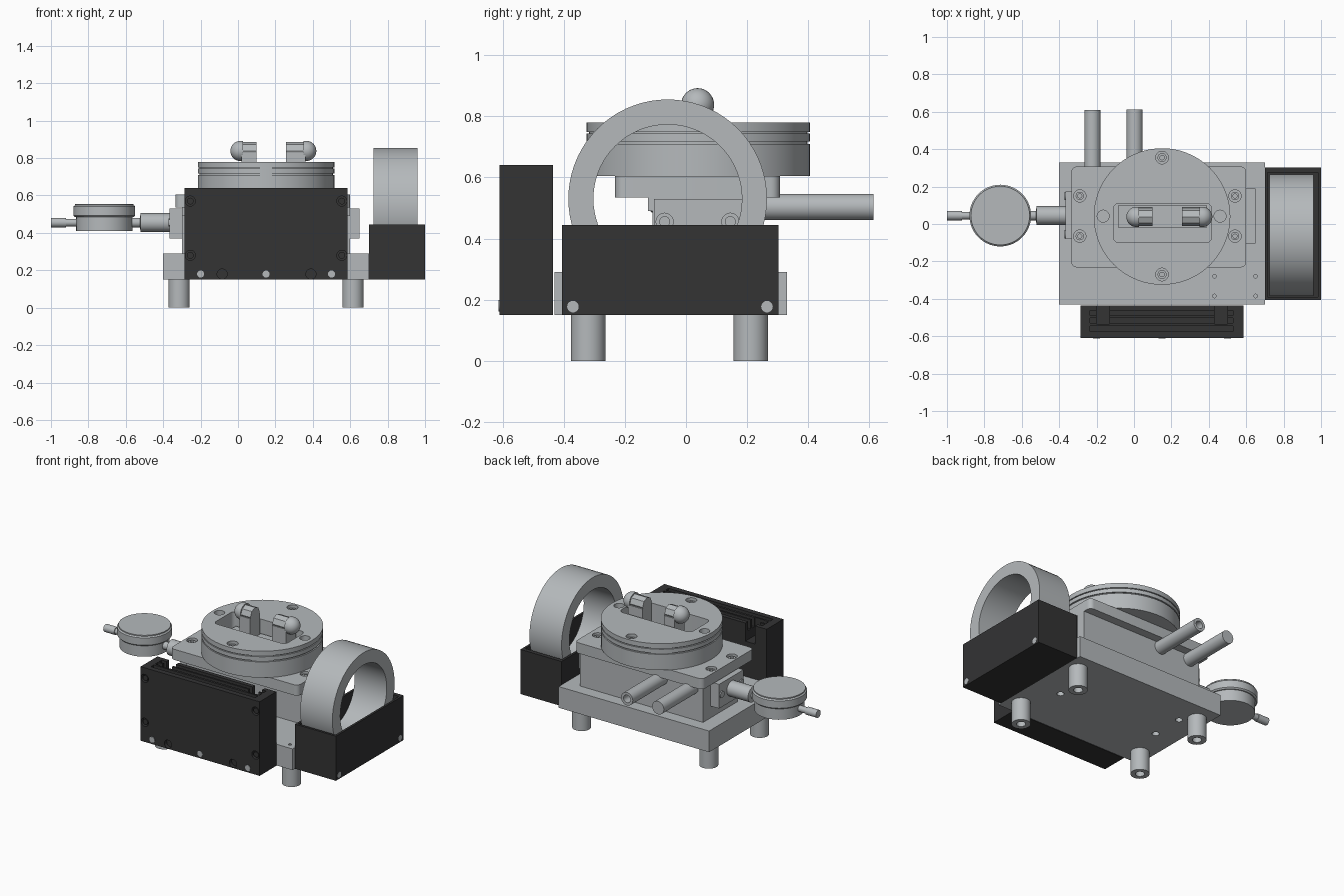
import bpy, bmesh, math
from mathutils import Matrix, Vector

if "Cube" in bpy.data.objects:
    bpy.data.objects.remove(bpy.data.objects["Cube"])


def material(name, rgb):
    m = bpy.data.materials.new(name)
    m.diffuse_color = (*rgb, 1)
    m.use_nodes = True
    m.node_tree.nodes["Principled BSDF"].inputs["Base Color"].default_value = m.diffuse_color
    return m


GREY = material("light grey metal", (0.46, 0.485, 0.50))
BLACK = material("black anodised", (0.033, 0.033, 0.034))
AXES = {"x": Matrix.Rotation(math.pi / 2, 4, "Y"),
        "y": Matrix.Rotation(-math.pi / 2, 4, "X"),
        "z": Matrix.Identity(4)}


def finish(name, bm, mat, smooth=True):
    bmesh.ops.recalc_face_normals(bm, faces=bm.faces)
    me = bpy.data.meshes.new(name)
    bm.to_mesh(me)
    bm.free()
    ob = bpy.data.objects.new(name, me)
    bpy.context.collection.objects.link(ob)
    me.materials.append(mat)
    if smooth:
        shade(ob)
    return ob


def shade(ob):
    bpy.ops.object.select_all(action="DESELECT")
    ob.select_set(True)
    bpy.context.view_layer.objects.active = ob
    bpy.ops.object.shade_smooth_by_angle(angle=math.radians(30))


def box(name, x, y, z, mat=GREY, corner=0.0):
    """Box from ranges; corner rounds the vertical edges."""
    bm = bmesh.new()
    bmesh.ops.create_cube(bm, size=1)
    for v in bm.verts:
        v.co = Vector([(r[0] + r[1]) / 2 + c * (r[1] - r[0])
                       for r, c in zip((x, y, z), v.co)])
    if corner:
        edges = [e for e in bm.edges
                 if abs(e.verts[0].co.z - e.verts[1].co.z) > 1e-4]
        bmesh.ops.bevel(bm, geom=edges, offset=corner, segments=6,
                        profile=0.5, affect="EDGES")
    return finish(name, bm, mat, corner > 0)


def lathe(name, at, axis, profile, mat=GREY, n=48, closed=False):
    """Spin (radius, height) points about an axis through a point."""
    bm = bmesh.new()
    place = Matrix.Translation(at) @ AXES[axis]
    rings = []
    for r, h in profile:
        if r < 1e-6:
            rings.append([bm.verts.new(place @ Vector((0, 0, h)))] * n)
        else:
            rings.append([bm.verts.new(place @ Vector(
                (r * math.cos(t * math.tau / n), r * math.sin(t * math.tau / n), h)))
                for t in range(n)])
    pairs = list(zip(rings, rings[1:] + rings[:1]))
    for a, b in pairs if closed else pairs[:-1]:
        for i in range(n):
            j = (i + 1) % n
            quad = list(dict.fromkeys((a[i], a[j], b[j], b[i])))
            if len(quad) > 2:
                bm.faces.new(quad)
    if not closed:
        for ring in (rings[0], rings[-1]):
            if ring[0] != ring[1]:
                bm.faces.new(ring)
    return finish(name, bm, mat)


def rod(name, at, axis, r, length, mat=GREY, n=32):
    return lathe(name, at, axis, [(r, 0), (r, length)], mat, n)


def cut(target, *cutters):
    """Subtract the cutters and remove them."""
    for c in cutters:
        mod = target.modifiers.new("cut", "BOOLEAN")
        mod.operation, mod.solver, mod.object = "DIFFERENCE", "EXACT", c
        bpy.ops.object.select_all(action="DESELECT")
        bpy.context.view_layer.objects.active = target
        target.select_set(True)
        bpy.ops.object.modifier_apply(modifier=mod.name)
        bpy.data.objects.remove(c)
    shade(target)


# Base plate with mounting holes
base = box("base_plate", (-0.4, 0.7), (-0.43, 0.33), (0.15, 0.29))
cut(base, *[rod("hole", (x, y, 0.14), "z", 0.022, 0.08, n=20)
            for x in (-0.245, 0.5) for y in (-0.09, 0.127)],
    *[rod("hole", (x, y, 0.25), "z", 0.01, 0.08, n=12)
      for x in (0.43, 0.65) for y in (-0.385, -0.28)])

# Hollow-ended feet
for x in (-0.315, 0.615):
    for y in (-0.32, 0.212):
        lathe("foot", (x, y, 0), "z",
              [(0, 0.05), (0.028, 0.05), (0.028, 0), (0.057, 0), (0.057, 0.15)])

# Stage body and side plates
box("stage_body", (-0.3, 0.6), (-0.11, 0.25), (0.29, 0.535))
box("stage_rail", (-0.3, 0.6), (-0.125, -0.11), (0.49, 0.535))
end_plate = box("end_plate", (0.6, 0.65), (-0.105, 0.19), (0.37, 0.53))
cut(end_plate, *[rod("hole", (0.63, y, 0.455), "x", 0.028, 0.05, n=20)
                 for y in (-0.07, 0.145)])
for y in (-0.07, 0.145):
    rod("end_plate_screw", (0.625, y, 0.455), "x", 0.018, 0.02, n=20)
box("gauge_bracket", (-0.365, -0.3), (-0.08, 0.175), (0.37, 0.53))
for y in (-0.055, 0.15):
    rod("bracket_screw", (-0.372, y, 0.455), "x", 0.022, 0.01, n=20)

# Upper plate with rounded corners and counterbored screws
spots = [(x, y) for x in (-0.29, 0.54) for y in (-0.065, 0.15)]
top_plate = box("upper_plate", (-0.335, 0.6), (-0.232, 0.307), (0.535, 0.605), corner=0.03)
cut(top_plate, *[rod("hole", (x, y, 0.57), "z", 0.033, 0.1, n=24) for x, y in spots])
for x, y in spots:
    lathe("plate_screw", (x, y, 0.56), "z",
          [(0.022, 0), (0.022, 0.035), (0.011, 0.035), (0.011, 0.02), (0, 0.02)], n=20)

# Rotary table with two grooves, slot and holes
table = lathe("rotary_table", (0.15, 0.04, 0), "z",
              [(0.365, 0.605), (0.365, 0.709), (0.357, 0.709), (0.357, 0.717),
               (0.365, 0.717), (0.365, 0.743), (0.357, 0.743), (0.357, 0.749),
               (0.365, 0.749), (0.365, 0.78)], n=72)
table_holes = [(0.15, 0.355, 0.034), (0.15, -0.27, 0.034),
               (-0.165, 0.042, 0.032), (0.46, 0.042, 0.032)]
cut(table, box("slot", (-0.11, 0.415), (-0.1, 0.11), (0.64, 0.9), corner=0.03),
    *[rod("hole", (x, y, 0.74), "z", r, 0.1, n=24) for x, y, r in table_holes])
for x, y, r in table_holes[:2]:
    lathe("table_screw", (x, y, 0.73), "z",
          [(0.024, 0), (0.024, 0.035), (0.012, 0.035), (0.012, 0.02), (0, 0.02)], n=20)

# Ball-tipped clamp jaws on a rail in the slot
box("jaw_rail", (-0.085, 0.39), (-0.02, 0.1), (0.63, 0.69))
for name, x, tip, side in (("left_jaw", (0.02, 0.098), 0.013, -1),
                           ("right_jaw", (0.257, 0.36), 0.365, 1)):
    box(name, x, (-0.012, 0.09), (0.68, 0.83))
    lathe(name + "_arm", (x[0], 0.038, 0.838), "x",
          [(0.048, 0), (0.048, x[1] - x[0])], n=8)
    dome = [(0.054 * math.cos(a * math.pi / 16), side * 0.054 * math.sin(a * math.pi / 16))
            for a in range(8)] + [(0, side * 0.054)]
    lathe(name + "_ball", (tip, 0.038, 0.838), "x",
          [(0.054, -side * 0.015)] + dome, n=32)

# Dial gauge with spindle and sleeve
lathe("gauge_dial", (-0.715, 0.045, 0), "z",
      [(0.15, 0.41), (0.15, 0.485), (0.157, 0.485), (0.165, 0.493),
       (0.165, 0.541), (0.157, 0.548), (0.157, 0.555)], n=56)
lathe("gauge_spindle", (-1, 0.045, 0.455), "x",
      [(0.025, 0), (0.025, 0.08), (0.02, 0.08), (0.02, 0.14)], n=24)
lathe("gauge_sleeve", (-0.58, 0.045, 0.455), "x",
      [(0.025, 0), (0.025, 0.055), (0.05, 0.06), (0.05, 0.22)], n=32)

# Rear rods: one solid, one hollow at the end
rod("solid_rod", (-0.222, 0.2, 0.503), "y", 0.043, 0.41)
lathe("hollow_rod", (0.003, 0.2, 0.503), "y",
      [(0.043, 0), (0.043, 0.413), (0.025, 0.413), (0.025, 0.25), (0, 0.25)], n=32)

# Front black housing with top grooves, rear notches and screw holes
front = box("front_housing", (-0.285, 0.585), (-0.61, -0.435), (0.15, 0.64), BLACK)
cut(front,
    *[box("groove", (-0.235, 0.53), y, (0.58, 0.7))
      for y in ((-0.53, -0.502), (-0.495 + 0.005, -0.462))],
    *[box("notch", (x - 0.035, x + 0.035), (-0.535, -0.42), (0.52, 0.7))
      for x in (-0.165, 0.465)],
    box("front_groove", (-0.235, 0.53), (-0.575, -0.545), (0.61, 0.7)),
    *[rod("hole", (x, -0.62, z), "y", 0.027, 0.035, n=20)
      for x, z in ((-0.255, 0.57), (0.555, 0.57), (-0.255, 0.28), (0.555, 0.28),
                   (-0.085, 0.18), (0.39, 0.18))])
for x, z in ((-0.255, 0.57), (0.555, 0.57), (-0.255, 0.28), (0.555, 0.28)):
    rod("housing_screw", (x, -0.604, z), "y", 0.018, 0.03, BLACK, 16)
for x in (-0.2, 0.15, 0.5):
    rod("front_pin", (x, -0.613, 0.18), "y", 0.019, 0.02, n=20)

# Side black housing: open-topped box holding the ring
side = box("side_housing", (0.7, 1.0), (-0.405, 0.302), (0.15, 0.445), BLACK)
cut(side, box("pocket", (0.715, 0.985), (-0.39, 0.275), (0.195, 0.6)))
for y in (-0.37, 0.265):
    rod("side_pin", (0.983, y, 0.177), "x", 0.019, 0.018, n=20)

# Large upright ring
lathe("ring", (0.725, -0.06, 0.53), "x",
      [(0.243, 0), (0.325, 0), (0.325, 0.235), (0.243, 0.235)], n=72, closed=True)
